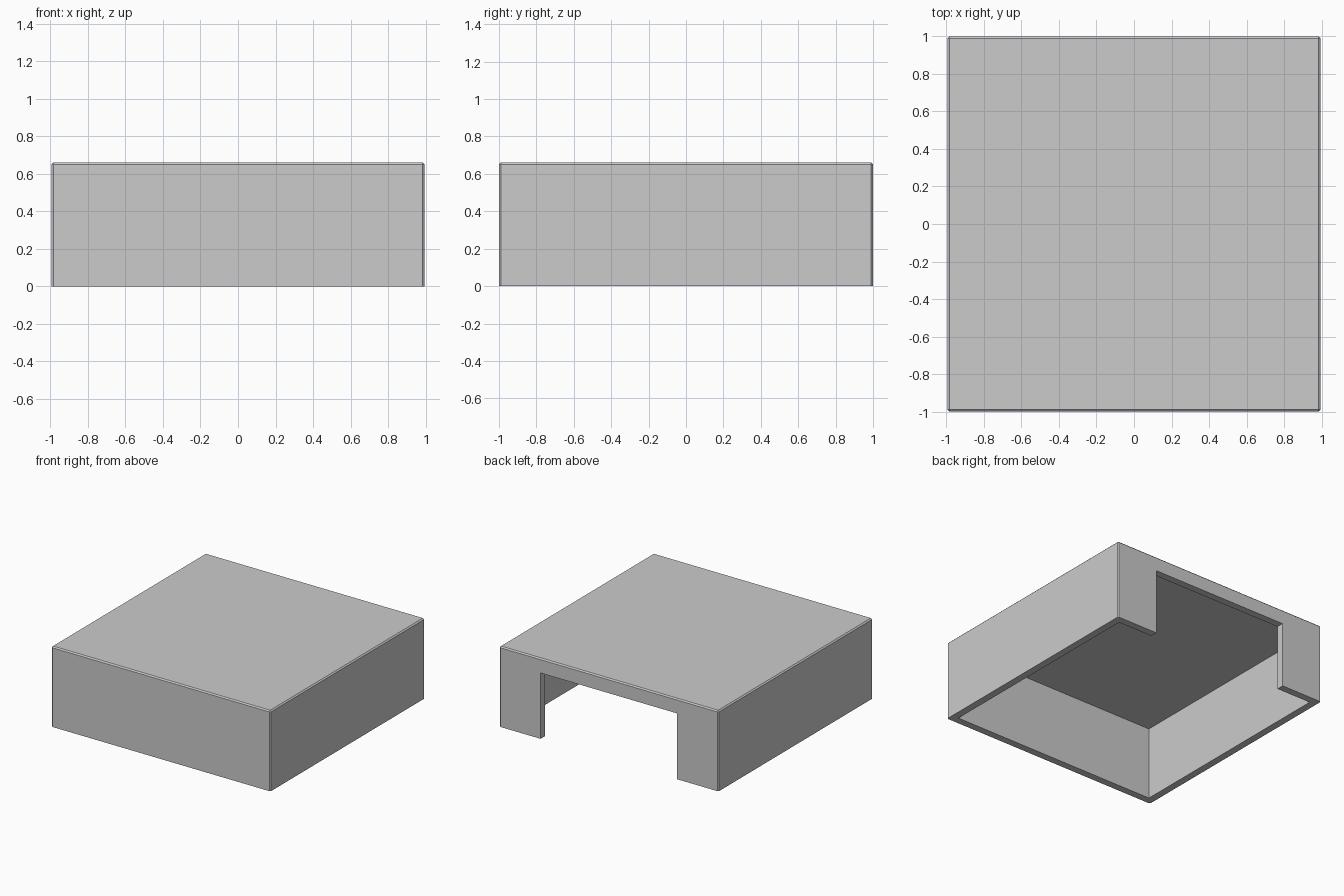
import bpy, bmesh
from mathutils import Matrix

if "Cube" in bpy.data.objects:
    bpy.data.objects.remove(bpy.data.objects["Cube"])

W, D, H = 1.99, 2.0, 0.66      # outer size
T = 0.06                       # wall thickness
DOOR_W, DOOR_H = 1.24, 0.54    # opening in the back wall
BEVEL = 0.01


def box(name, x, y, z, bevel=0.0):
    """Box from (min, max) pairs; optionally bevels every edge above the base."""
    bm = bmesh.new()
    size = [b - a for a, b in (x, y, z)]
    mid = [(a + b) / 2 for a, b in (x, y, z)]
    bmesh.ops.create_cube(bm, size=1.0,
                          matrix=Matrix.Translation(mid) @ Matrix.Diagonal((*size, 1)))
    if bevel:
        edges = [e for e in bm.edges if max(v.co.z for v in e.verts) > mid[2]]
        bmesh.ops.bevel(bm, geom=edges, offset=bevel, segments=1,
                        affect='EDGES', profile=0.5)
    mesh = bpy.data.meshes.new(name)
    bm.to_mesh(mesh)
    bm.free()
    obj = bpy.data.objects.new(name, mesh)
    bpy.context.collection.objects.link(obj)
    return obj


def cut(target, cutter):
    """Subtract the cutter, apply the result and remove the helper."""
    mod = target.modifiers.new(cutter.name, 'BOOLEAN')
    mod.operation = 'DIFFERENCE'
    mod.solver = 'EXACT'
    mod.object = cutter
    bpy.context.view_layer.objects.active = target
    bpy.ops.object.modifier_apply(modifier=mod.name)
    bpy.data.objects.remove(cutter)


# Outer shell with softened edges
shell = box("shell", (-W / 2, W / 2), (-D / 2, D / 2), (0, H), BEVEL)

# Hollow interior, open at the bottom
cut(shell, box("cavity_cutter", (-W / 2 + T, W / 2 - T),
               (-D / 2 + T, D / 2 - T), (-0.2, H - T)))

# Wide opening in the back wall
cut(shell, box("opening_cutter", (-DOOR_W / 2, DOOR_W / 2),
               (D / 2 - 2 * T, D / 2 + 0.2), (-0.3, DOOR_H)))
